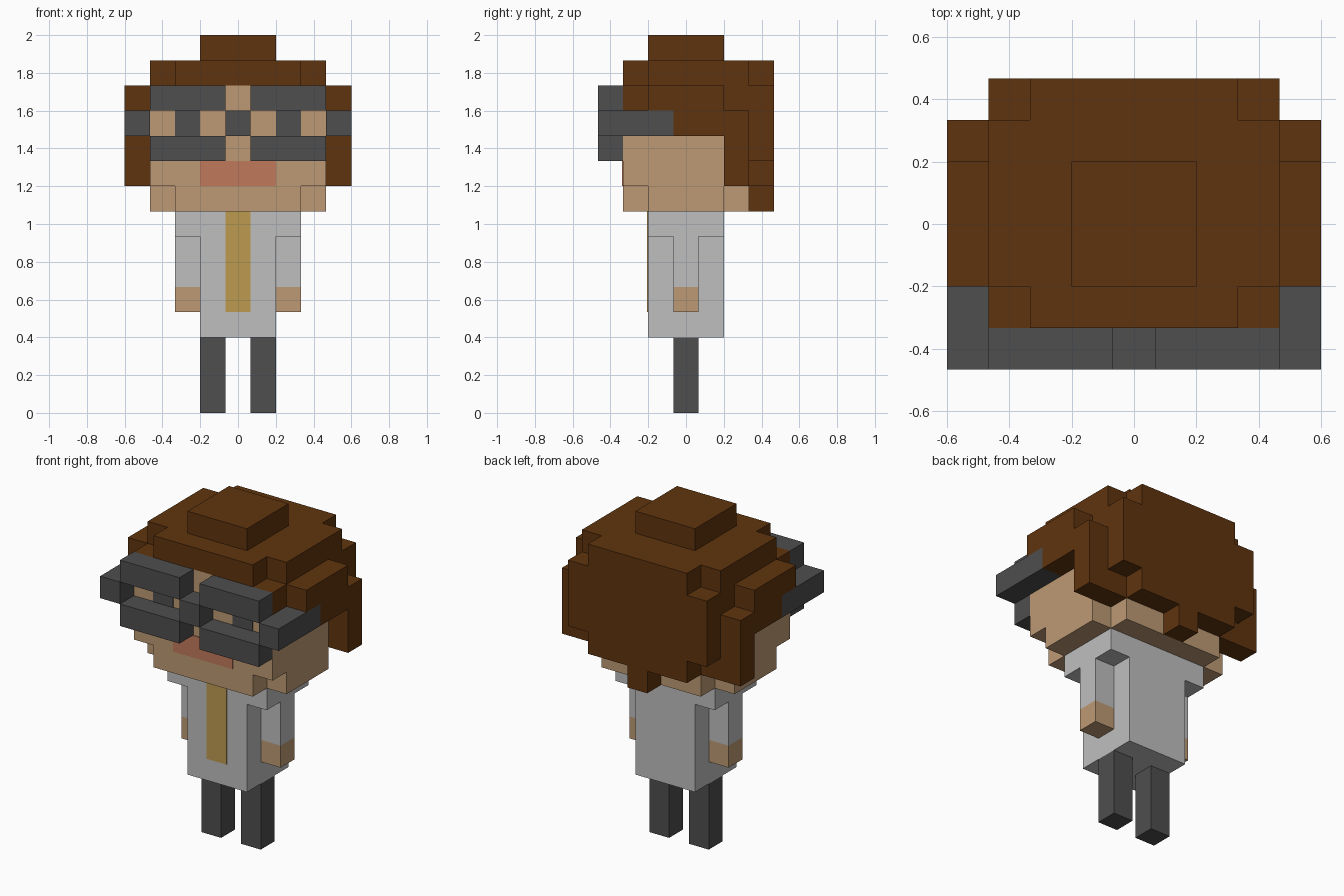
import bpy, bmesh, math

if "Cube" in bpy.data.objects:
    bpy.data.objects.remove(bpy.data.objects["Cube"])

U = 2 / 15          # size of one block
PLATE = 0.04        # thickness of painted details, in blocks


def material(name, rgb):
    lin = [(c / 255 / 12.92) if c <= 10 else ((c / 255 + 0.055) / 1.055) ** 2.4 for c in rgb]
    m = bpy.data.materials.new(name)
    m.use_nodes = True
    m.diffuse_color = (*lin, 1)
    bsdf = m.node_tree.nodes["Principled BSDF"]
    bsdf.inputs["Base Color"].default_value = (*lin, 1)
    bsdf.inputs["Roughness"].default_value = 0.9
    return m


HAIR = material("brown hair", (96, 52, 14))
SKIN = material("tan skin", (190, 154, 117))
GREY = material("dark grey", (78, 78, 78))
SHIRT = material("light grey shirt", (191, 191, 191))
TIE = material("mustard tie", (190, 155, 80))
LIPS = material("pink lips", (193, 122, 91))


def finish(name, bm, mat):
    me = bpy.data.meshes.new(name)
    bm.to_mesh(me)
    bm.free()
    me.materials.append(mat)
    ob = bpy.data.objects.new(name, me)
    bpy.context.collection.objects.link(ob)
    return ob


def mirrored(box):
    x0, x1, *rest = box
    return (-x1, -x0, *rest)


def blocks(name, mat, boxes, both=()):
    """Join block boxes (x0, x1, y0, y1, z0, z1) into one outer shell; 'both' is mirrored in x."""
    cells = set()
    for x0, x1, y0, y1, z0, z1 in [*boxes, *both, *map(mirrored, both)]:
        cells |= {(x0 + i, y0 + j, z0 + k)
                  for i in range(round(x1 - x0))
                  for j in range(round(y1 - y0))
                  for k in range(round(z1 - z0))}
    bm = bmesh.new()
    verts = {}

    def vert(p):
        if p not in verts:
            verts[p] = bm.verts.new([c * U for c in p])
        return verts[p]

    for cell in sorted(cells):
        for axis in range(3):
            for side in (0, 1):
                near = list(cell)
                near[axis] += 2 * side - 1
                if tuple(near) in cells:
                    continue
                a, b = (axis + 1) % 3, (axis + 2) % 3
                loop = []
                for da, db in ((0, 0), (1, 0), (1, 1), (0, 1)):
                    p = list(cell)
                    p[axis] += side
                    p[a] += da
                    p[b] += db
                    loop.append(vert(tuple(p)))
                bm.faces.new(loop if side else loop[::-1])
    # merge flat neighbours into large clean faces
    bmesh.ops.dissolve_limit(bm, angle_limit=math.radians(1),
                             verts=bm.verts[:], edges=bm.edges[:])
    return finish(name, bm, mat)


def plate(name, mat, x0, x1, z0, z1, y):
    """Thin painted detail lying on a front face."""
    bm = bmesh.new()
    bmesh.ops.create_cube(bm, size=1)
    for v in bm.verts:
        v.co = ((x0 + (v.co.x + 0.5) * (x1 - x0)) * U,
                (y + (v.co.y - 0.5) * PLATE) * U,
                (z0 + (v.co.z + 0.5) * (z1 - z0)) * U)
    return finish(name, bm, mat)


# Limbs, left (+x) and right
for side, flip in (("left", lambda b: b), ("right", mirrored)):
    blocks(side + "_leg", GREY, [flip((0.5, 1.5, -0.5, 0.5, 0, 3))])
    blocks(side + "_sleeve", SHIRT, [flip((1.5, 2.5, -0.5, 0.5, 5, 7))])
    blocks(side + "_hand", SKIN, [flip((1.5, 2.5, -0.5, 0.5, 4, 5))])

# Shirt with shoulders, and tie
blocks("shirt", SHIRT, [(-1.5, 1.5, -1.5, 1.5, 3, 8), (-2.5, 2.5, -1.5, 1.5, 7, 8)])
plate("tie", TIE, -0.5, 0.5, 4, 8, -1.5)

# Head: stepped jaw, face and forehead
blocks("head", SKIN, [
    (-2.5, 2.5, -2.5, 2.5, 8, 9),
    (-3.5, 3.5, -1.5, 1.5, 8, 9),
    (-3.5, 3.5, -2.5, 1.5, 9, 12),
    (-2.5, 2.5, -2.5, 1.5, 12, 13)])
plate("mouth", LIPS, -1.5, 1.5, 9, 10, -2.5)
plate("left_eye", GREY, 1.5, 2.5, 11, 12, -2.5)
plate("right_eye", GREY, -2.5, -1.5, 11, 12, -2.5)

# Hair: tuft, crown, back panel with nape, side locks
blocks("hair", HAIR, [
    (-1.5, 1.5, -1.5, 1.5, 14, 15),
    (-2.5, 2.5, -2.5, 3.5, 13, 14),
    (-3.5, 3.5, -1.5, 2.5, 13, 14),
    (-3.5, 3.5, 1.5, 2.5, 9, 13),
    (-3.5, 3.5, 2.5, 3.5, 10, 13),
    (-2.5, 2.5, 2.5, 3.5, 9, 10),
    (-0.5, 0.5, 2.5, 3.5, 8, 9)],
    both=[
    (2.5, 3.5, -2.5, 1.5, 12, 13),
    (3.5, 4.5, -1.5, 1.5, 12, 13),
    (3.5, 4.5, -0.5, 1.5, 11, 12),
    (3.5, 4.5, 1.5, 2.5, 9, 12)])

# Glasses: bridge, upper and lower rims, temples
blocks("glasses", GREY, [(-0.5, 0.5, -3.5, -2.5, 11, 12)], both=[
    (0.5, 3.5, -3.5, -2.5, 12, 13),
    (0.5, 3.5, -3.5, -2.5, 10, 11),
    (3.5, 4.5, -3.5, -0.5, 11, 12)])
